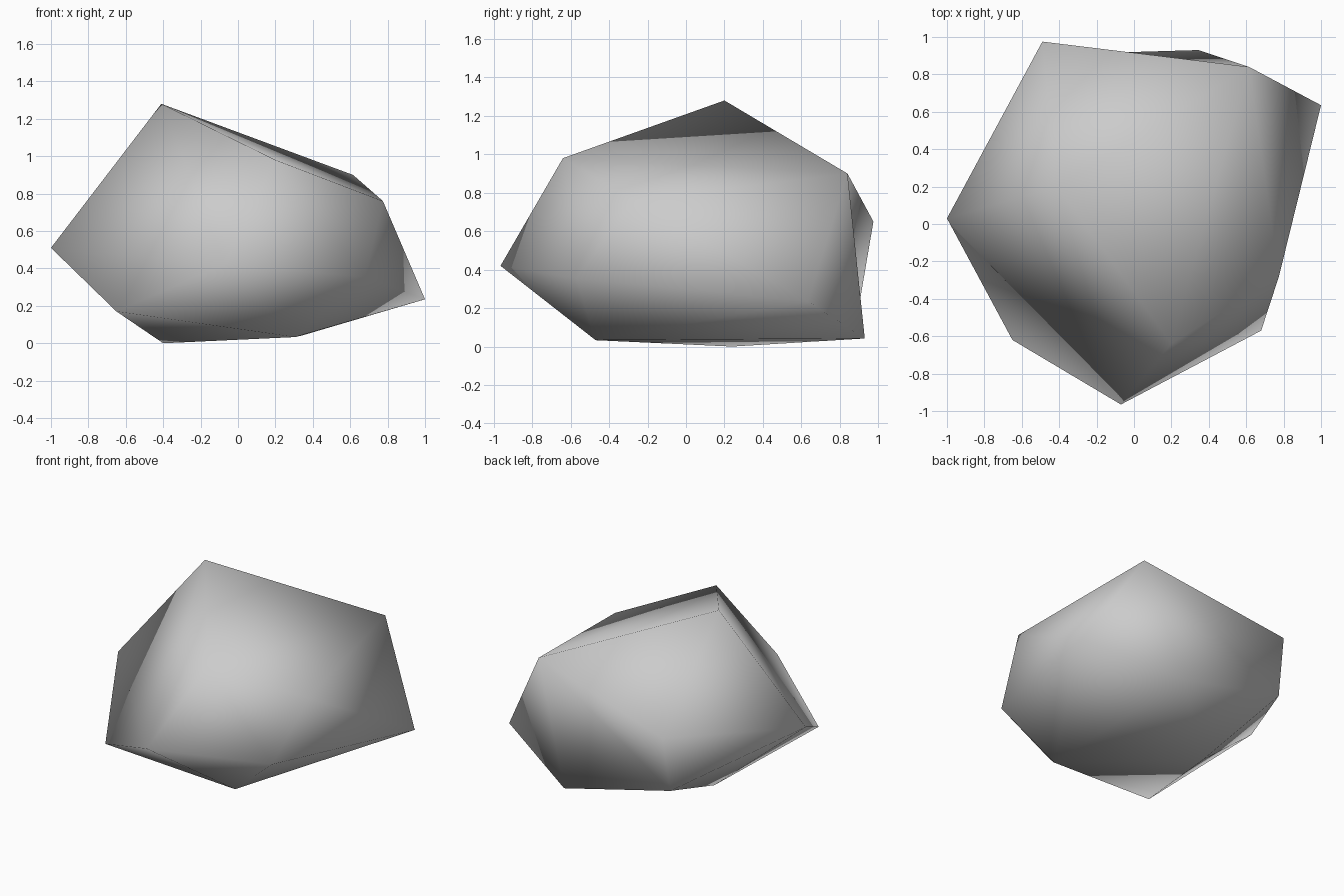
import bpy
import bmesh

cube = bpy.data.objects.get("Cube")
if cube:
    bpy.data.objects.remove(cube)

# Corner points of the boulder
CORNERS = {
    "peak": (-0.41, 0.20, 1.28),
    "front_top": (0.20, -0.64, 0.98),
    "left_top": (0.775, -0.28, 0.76),
    "back_left_top": (0.615, 0.84, 0.90),
    "back_top": (-0.49, 0.975, 0.65),
    "right_tip": (-1.0, 0.03, 0.51),
    "front_tip": (-0.07, -0.965, 0.42),
    "left_front": (0.68, -0.57, 0.355),
    "left_tip": (1.0, 0.635, 0.235),
    "right_front": (-0.65, -0.62, 0.17),
    "back_right": (-0.505, 0.905, 0.24),
    "back_foot": (0.345, 0.93, 0.042),
    "front_foot": (0.305, -0.47, 0.033),
    "right_foot": (-0.40, 0.24, 0.0),
}

# Grey stone
stone = bpy.data.materials.new("grey_stone")
stone.use_nodes = True
grey = (0.6, 0.6, 0.6, 1.0)
stone.diffuse_color = grey
stone.node_tree.nodes["Principled BSDF"].inputs["Base Color"].default_value = grey

# Faceted hull through the corners
bm = bmesh.new()
verts = {name: bm.verts.new(co) for name, co in CORNERS.items()}
bmesh.ops.convex_hull(bm, input=list(bm.verts))
bmesh.ops.triangulate(bm, faces=list(bm.faces))

# Shallow hollow on the back face
ridge = bm.edges.get((verts["back_top"], verts["back_foot"]))
if ridge:
    bmesh.utils.edge_rotate(ridge, True)
bmesh.ops.recalc_face_normals(bm, faces=list(bm.faces))
for face in bm.faces:
    face.smooth = True

mesh = bpy.data.meshes.new("boulder")
bm.to_mesh(mesh)
bm.free()
mesh.materials.append(stone)
boulder = bpy.data.objects.new("boulder", mesh)
bpy.context.collection.objects.link(boulder)
